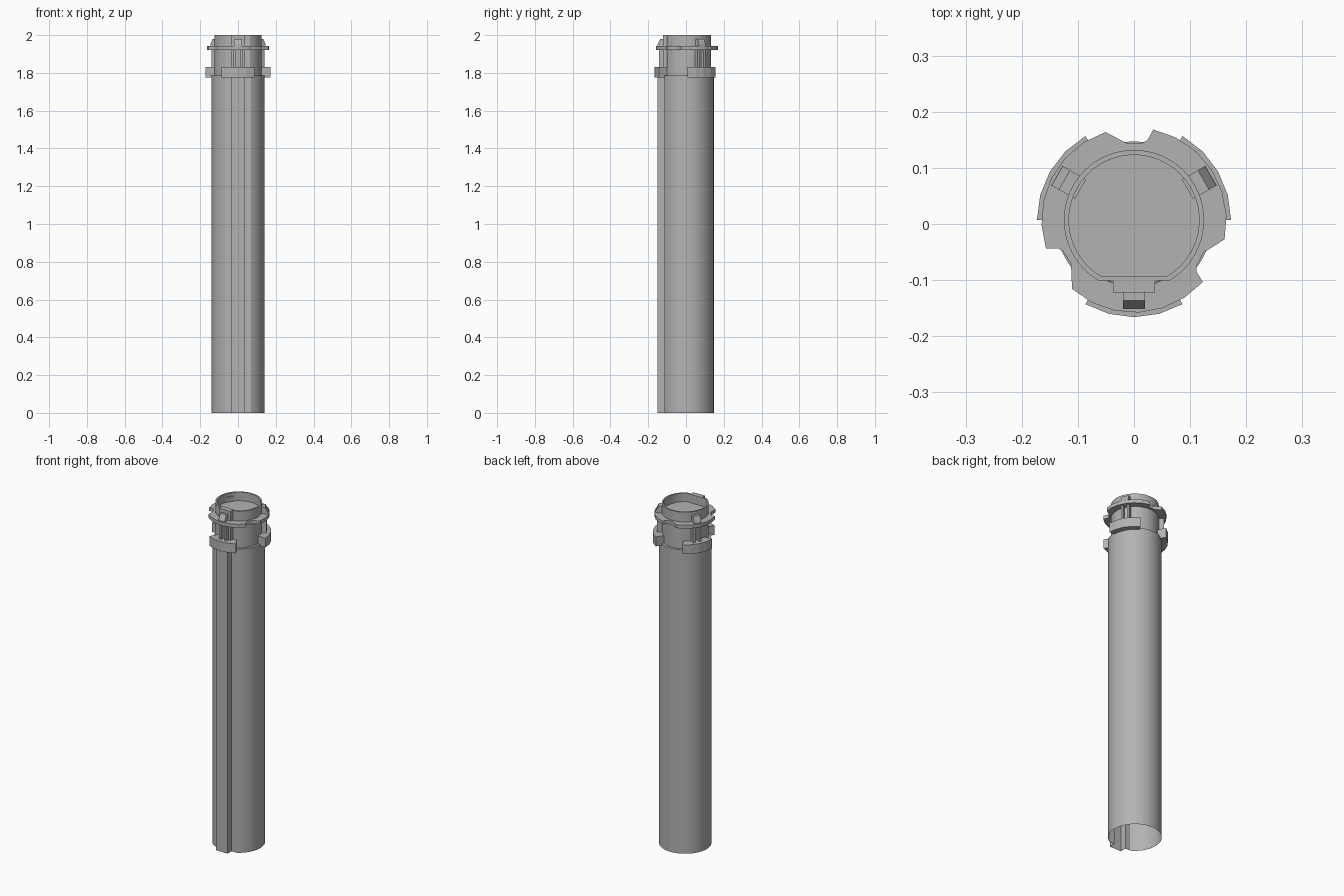
import bpy, bmesh
from math import sin, cos, radians, asin, pi

if "Cube" in bpy.data.objects:
    bpy.data.objects.remove(bpy.data.objects["Cube"])

CY = 0.007  # tube axis sits slightly behind the origin

grey = bpy.data.materials.new("mid grey")
grey.diffuse_color = (0.45, 0.45, 0.45, 1)
grey.use_nodes = True
grey.node_tree.nodes["Principled BSDF"].inputs["Base Color"].default_value = grey.diffuse_color


def pol(r, deg):
    a = radians(deg)
    return (r * cos(a), CY + r * sin(a))


def arc(r, a0, a1, n):
    return [pol(r, a0 + (a1 - a0) * i / n) for i in range(n + 1)]


def loft(name, loops, cap_start=True, cap_end=True, ring=False):
    """Skin a list of (outline, z) loops, counter-clockwise from bottom to top."""
    bm = bmesh.new()
    rows = [[bm.verts.new((x, y, z)) for x, y in pts] for pts, z in loops]
    pairs = list(zip(rows, rows[1:]))
    if ring:
        pairs.append((rows[-1], rows[0]))
    for a, b in pairs:
        n = len(a)
        for i in range(n):
            j = (i + 1) % n
            bm.faces.new((a[i], a[j], b[j], b[i]))
    if cap_start and not ring:
        bm.faces.new(rows[0][::-1])
    if cap_end and not ring:
        bm.faces.new(rows[-1])
    me = bpy.data.meshes.new(name)
    bm.to_mesh(me)
    bm.free()
    me.materials.append(grey)
    ob = bpy.data.objects.new(name, me)
    bpy.context.collection.objects.link(ob)
    bpy.context.view_layer.objects.active = ob
    ob.select_set(True)
    bpy.ops.object.shade_smooth_by_angle(angle=radians(14))
    ob.select_set(False)
    return ob


def prism(name, pts, z0, z1, **kw):
    return loft(name, [(pts, z0), (pts, z1)], **kw)


def block(deg, r0, r1, t0, t1):
    """Rectangle from radius r0 to r1 and sideways t0 to t1, turned to an angle."""
    a = radians(deg)
    return [(r * cos(a) - t * sin(a), CY + r * sin(a) + t * cos(a))
            for r, t in ((r0, t0), (r1, t0), (r1, t1), (r0, t1))]


def flat_circle(r, half, n=56):
    """Circle with a straight front chord of the given half width."""
    gap = asin(half / r) * 180 / pi
    return arc(r, -90 + gap, 270 - gap, n)


# long open-bottomed body with a recessed flat and raised key down the front
body = flat_circle(0.14, 0.07)
body += [(-0.07, -0.114), (-0.037, -0.114), (-0.037, -0.15),
         (0.037, -0.15), (0.037, -0.114), (0.07, -0.114)]
prism("body_tube", body, 0, 1.785, cap_start=False)

# neck with a thin rim and a recessed floor
outer, inner = flat_circle(0.125, 0.064), flat_circle(0.116, 0.06)
loft("neck", [(outer, 1.78), (outer, 2.0), (inner, 2.0), (inner, 1.95)])
prism("neck_key", [(-0.037, -0.122), (0.037, -0.122), (0.037, -0.098), (-0.037, -0.098)],
      1.78, 2.0)

# upper ring with three scooped notches
ring_out = []
for k in range(3):
    s = k * 120
    ring_out += arc(0.165, s - 12, s + 78, 6)
    ring_out += [pol(0.144, s + 80.5), pol(0.138, s + 84), pol(0.137, s + 95)]
ring_in = [(x * 0.72, CY + (y - CY) * 0.72) for x, y in ring_out]
loft("upper_ring", [(ring_in, 1.922), (ring_out, 1.922), (ring_out, 1.942), (ring_in, 1.942)],
     ring=True)

for k in range(3):
    mid = 30 + 120 * k
    # lower collar segment
    seg = arc(0.173, mid - 30, mid + 30, 4) + arc(0.118, mid + 30, mid - 30, 4)
    prism(f"collar_segment_{k}", seg, 1.775, 1.83)
    # pair of ribs between the rings
    for side in (-1, 1):
        t = 0.017 * side
        prism(f"rib_{k}_{side + 1}", block(mid, 0.11, 0.15, t - 0.006, t + 0.006), 1.825, 1.925)
    # tab on the upper ring, sloping down on its outer half
    loft(f"tab_{k}", [(block(mid, 0.11, 0.158, -0.02, 0.02), 1.935),
                      (block(mid, 0.11, 0.158, -0.02, 0.02), 1.95),
                      (block(mid, 0.11, 0.143, -0.02, 0.02), 1.98)])
